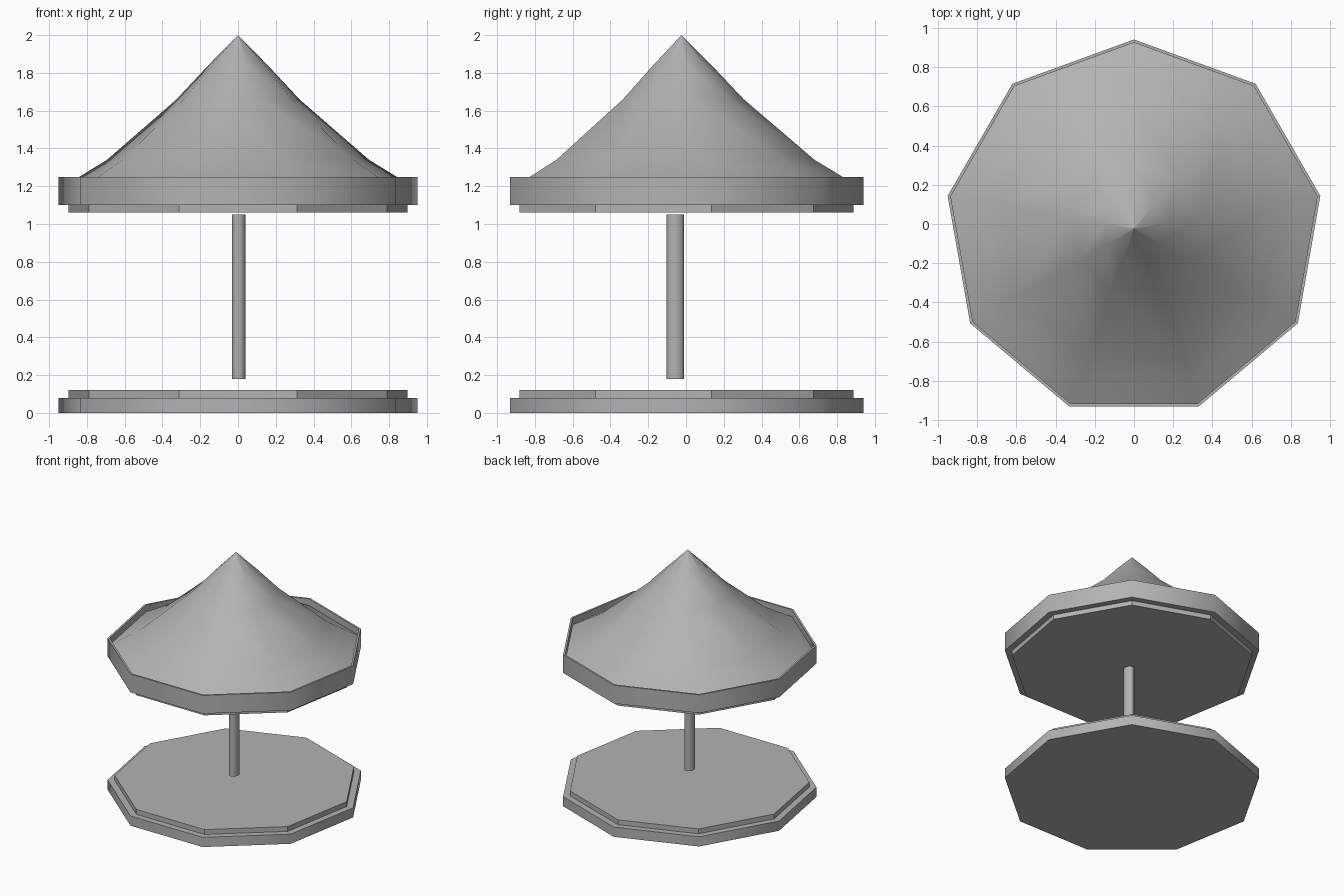
import bpy, bmesh
from math import sin, cos, tau, radians

if "Cube" in bpy.data.objects:
    bpy.data.objects.remove(bpy.data.objects["Cube"])

SIDES = 9
CY = -0.024  # a nonagon's box centre is offset from its true centre

grey = bpy.data.materials.new("mid_grey")
grey.diffuse_color = (0.45, 0.45, 0.45, 1)
grey.use_nodes = True
grey.node_tree.nodes["Principled BSDF"].inputs["Base Color"].default_value = grey.diffuse_color


def lathe(name, profile, sides=SIDES, centre=(0, CY), scale=(1, 1), closed=False, smooth=None):
    """Revolve (radius, z) points; a zero radius last makes a crisp tip."""
    bm = bmesh.new()
    rings = [[bm.verts.new((centre[0] + r * scale[0] * sin(tau * i / sides),
                            centre[1] + r * scale[1] * cos(tau * i / sides), z))
              for i in range(sides)] for r, z in profile]
    tip = profile[-1][0] == 0
    pairs = list(zip(rings, rings[1:]))
    if closed:
        pairs.append((rings[-1], rings[0]))
    for k, (a, b) in enumerate(pairs):
        for i in range(sides):
            j = (i + 1) % sides
            if tip and k == len(pairs) - 1:
                bm.faces.new((a[i], a[j], b[i]))  # own tip vertex per side keeps the tip crisp
            else:
                bm.faces.new((a[i], a[j], b[j], b[i]))
    if not closed:
        bm.faces.new(rings[0])
        if not tip:
            bm.faces.new(rings[-1])
    bmesh.ops.recalc_face_normals(bm, faces=bm.faces)
    mesh = bpy.data.meshes.new(name)
    bm.to_mesh(mesh)
    bm.free()
    mesh.materials.append(grey)
    obj = bpy.data.objects.new(name, mesh)
    bpy.context.collection.objects.link(obj)
    if smooth:
        bpy.ops.object.select_all(action='DESELECT')
        obj.select_set(True)
        bpy.context.view_layer.objects.active = obj
        bpy.ops.object.shade_smooth_by_angle(angle=radians(smooth))
    return obj


# Floor: wide base and smaller raised step
lathe("base", [(0.965, 0), (0.965, 0.08)], smooth=45)
lathe("floor_step", [(0.912, 0.08), (0.912, 0.12)])

# Slim oval centre pole
lathe("centre_pole", [(1, 0.18), (1, 1.05)], sides=24, centre=(0.004, -0.056),
      scale=(0.037, 0.046), smooth=45)

# Ceiling step below the canopy
lathe("ceiling_step", [(0.912, 1.062), (0.912, 1.10)])

# Canopy rim wall joined to the flared tent roof
lathe("canopy_rim", [(0.965, 1.10), (0.965, 1.25), (0.949, 1.25), (0.949, 1.10)],
      closed=True, smooth=45)
lathe("canopy_roof", [(0.949, 1.10), (0.949, 1.195), (0.853, 1.25), (0.704, 1.34),
                      (0.33, 1.66), (0.16, 1.84), (0, 2.0)], smooth=50)
